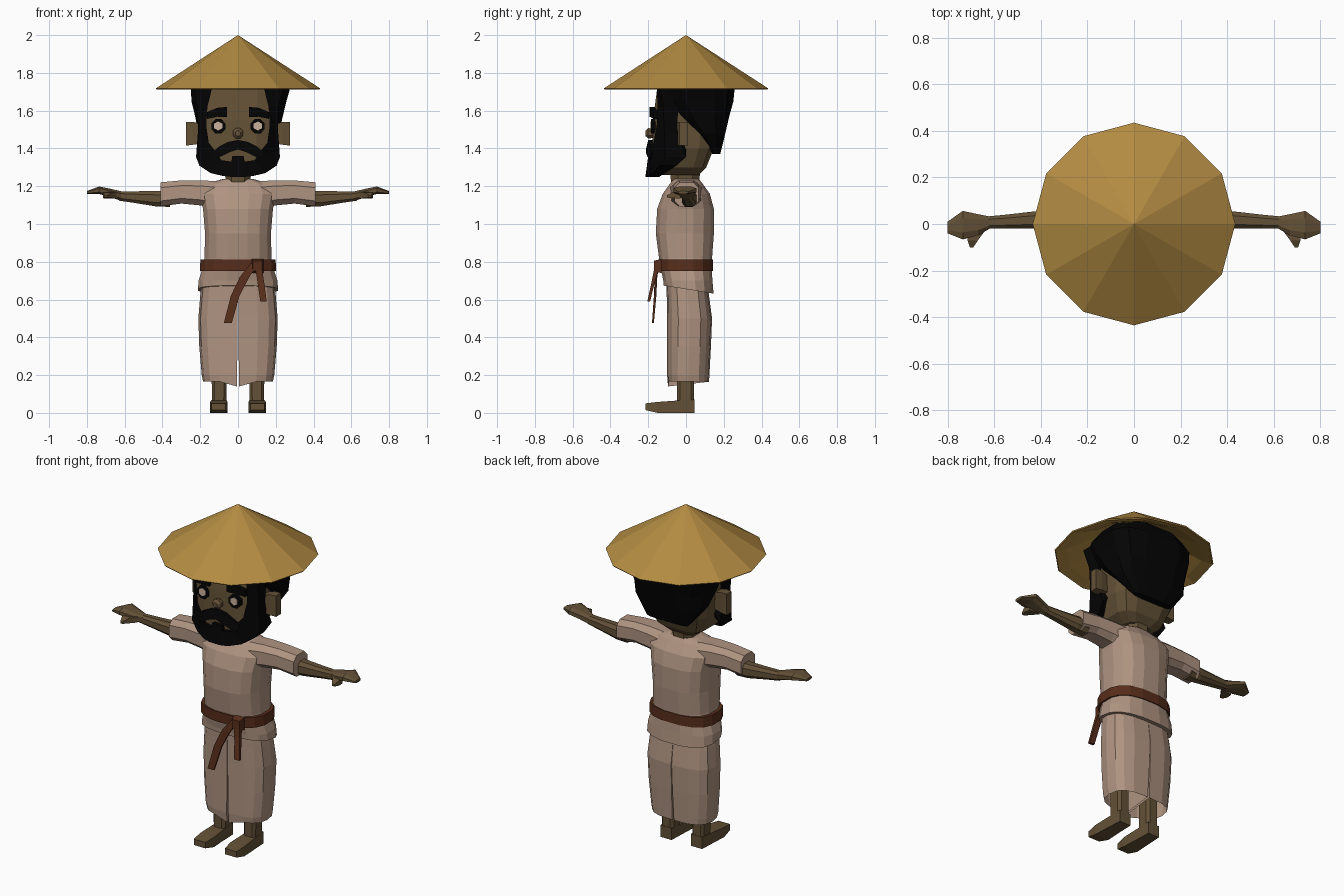
import bpy, bmesh, math


def material(name, rgb):
    m = bpy.data.materials.new(name)
    m.diffuse_color = (*rgb, 1)
    return m


STRAW = material("straw", (0.45, 0.26, 0.055))
SKIN = material("skin", (0.125, 0.082, 0.038))
CLOTH = material("cloth", (0.43, 0.295, 0.22))
LEATHER = material("belt_brown", (0.097, 0.027, 0.011))
BLACK = material("hair_black", (0.0012, 0.0012, 0.0012))
WHITE = material("eye_white", (0.60, 0.45, 0.35))


def ring(axis, pos, a0, a1, b0, b1, n=12, p=2.6):
    """Rounded-rectangle cross-section; n=4 gives a plain rectangle."""
    pts = []
    for i in range(n):
        t = math.tau * (i + 0.5) / n
        c, s = math.cos(t), math.sin(t)
        e = 0.0001 if n == 4 else 2 / p
        u = math.copysign(abs(c) ** e, c)
        v = math.copysign(abs(s) ** e, s)
        a = (a0 + a1) / 2 + u * (a1 - a0) / 2
        b = (b0 + b1) / 2 + v * (b1 - b0) / 2
        pts.append({'x': (pos, a, b), 'y': (a, pos, b), 'z': (a, b, pos)}[axis])
    return pts


def loft(name, rings, mat, side=1, caps=True):
    """Skin a list of matching cross-sections and cap both ends."""
    bm = bmesh.new()
    rows = [[bm.verts.new((x * side, y, z)) for x, y, z in r] for r in rings]
    n = len(rows[0])
    for r, q in zip(rows, rows[1:]):
        for i in range(n):
            j = (i + 1) % n
            bm.faces.new((r[i], r[j], q[j], q[i]))
    if caps:
        bm.faces.new(rows[0])
        bm.faces.new(rows[-1])
    bmesh.ops.remove_doubles(bm, verts=bm.verts, dist=0.0002)
    bmesh.ops.recalc_face_normals(bm, faces=bm.faces)
    me = bpy.data.meshes.new(name)
    bm.to_mesh(me)
    bm.free()
    me.materials.append(mat)
    ob = bpy.data.objects.new(name, me)
    bpy.context.collection.objects.link(ob)
    return ob


def tube(name, axis, rows, mat, side=1, n=12, p=2.6):
    return loft(name, [ring(axis, *r, n=n, p=p) for r in rows], mat, side)


def pair(name, axis, rows, mat, n=12, p=2.6):
    for side, tag in ((-1, "left_"), (1, "right_")):
        tube(tag + name, axis, rows, mat, side, n, p)


def body(name, rows, mat, n=12, p=2.6):
    """Upright symmetric form from (z, half width, front y, back y)."""
    return tube(name, 'z', [(z, -w, w, f, b) for z, w, f, b in rows], mat, 1, n, p)


# Conical hat: outer cone, rim and hollow underside
profile = ((0.0, 2.0), (0.435, 1.718), (0.43, 1.712), (0.37, 1.73), (0.30, 1.765), (0.0, 1.94))
loft("hat", [[(r * math.cos(math.tau * i / 12), r * math.sin(math.tau * i / 12), z) for i in range(12)]
             for r, z in profile], STRAW, caps=False)

# Head, neck, ears
body("head", [(1.26, 0.09, -0.15, 0.07), (1.30, 0.15, -0.175, 0.11), (1.40, 0.19, -0.182, 0.15),
              (1.55, 0.20, -0.178, 0.17), (1.72, 0.20, -0.155, 0.17), (1.78, 0.16, -0.12, 0.15)], SKIN, p=4)
body("neck", [(1.17, 0.075, -0.08, 0.075), (1.23, 0.07, -0.085, 0.075), (1.32, 0.075, -0.09, 0.085)], SKIN, n=8)
pair("ear", 'x', [(0.17, -0.045, 0.0, 1.43, 1.52), (0.235, -0.045, 0.01, 1.42, 1.54),
                  (0.275, -0.035, 0.01, 1.415, 1.54)], SKIN, n=4)

# Hair swept back from the forehead to the nape, a little fuller on one side
tube("hair", 'z', [(1.80, -0.20, 0.22, -0.10, 0.22), (1.72, -0.255, 0.282, -0.14, 0.262),
                   (1.65, -0.252, 0.262, -0.115, 0.255), (1.57, -0.232, 0.242, -0.05, 0.232),
                   (1.48, -0.215, 0.222, 0.045, 0.21), (1.37, -0.13, 0.14, 0.14, 0.182)], BLACK, p=3.2)


# Beard and moustache: strips of (inner x, z, y), (outer x, z, front y, back y)
def strip(name, half):
    secs = []
    for (ix, iz, iy), (ox, oz, of, ob) in half:
        secs.append([(ix, iy, iz), (ox, of, oz), (ox, ob, oz), (ix, ob, iz)])
    left = [[(-x, y, z) for x, y, z in s] for s in reversed(secs[1:])]
    loft(name, left + secs, BLACK)


strip("beard", [((0, 1.36, -0.20), (0, 1.25, -0.215, -0.14)),
                ((0.03, 1.36, -0.20), (0.04, 1.25, -0.213, -0.14)),
                ((0.035, 1.33, -0.20), (0.08, 1.254, -0.205, -0.135)),
                ((0.09, 1.338, -0.195), (0.145, 1.27, -0.175, -0.11)),
                ((0.115, 1.38, -0.19), (0.205, 1.31, -0.14, -0.05)),
                ((0.155, 1.43, -0.172), (0.222, 1.355, -0.11, 0.0)),
                ((0.168, 1.52, -0.155), (0.212, 1.49, -0.115, -0.05)),
                ((0.162, 1.62, -0.15), (0.215, 1.62, -0.12, -0.04)),
                ((0.135, 1.73, -0.155), (0.24, 1.73, -0.14, -0.04))])
strip("moustache", [((0, 1.445, -0.20), (0, 1.395, -0.212, -0.16)),
                    ((0.05, 1.435, -0.198), (0.05, 1.378, -0.212, -0.16)),
                    ((0.10, 1.41, -0.192), (0.09, 1.358, -0.205, -0.14)),
                    ((0.14, 1.375, -0.18), (0.12, 1.345, -0.195, -0.13))])

# Nose, eyes, brows
tube("nose", 'y', [(-0.215, -0.015, 0.015, 1.465, 1.495), (-0.20, -0.03, 0.03, 1.45, 1.51),
                   (-0.165, -0.026, 0.026, 1.454, 1.506)], SKIN, n=8, p=2)
pair("eye_outline", 'y', [(-0.184, 0.064, 0.144, 1.476, 1.558), (-0.15, 0.064, 0.144, 1.476, 1.558)], BLACK, n=8, p=2)
pair("eye", 'y', [(-0.188, 0.080, 0.130, 1.495, 1.543), (-0.182, 0.080, 0.130, 1.495, 1.543)], WHITE, n=6, p=2)
pair("brow", 'x', [(0.058, -0.192, -0.15, 1.566, 1.62), (0.11, -0.19, -0.15, 1.568, 1.615),
                   (0.165, -0.172, -0.13, 1.556, 1.592)], BLACK, n=4)

# Tunic with flared, slanting hem
tunic = body("tunic", [(0.655, 0.215, -0.12, 0.148), (0.70, 0.212, -0.122, 0.142), (0.76, 0.192, -0.135, 0.138),
                       (0.82, 0.18, -0.145, 0.14), (0.95, 0.177, -0.162, 0.15), (1.08, 0.188, -0.155, 0.15),
                       (1.16, 0.205, -0.125, 0.128), (1.215, 0.17, -0.085, 0.088), (1.237, 0.085, -0.07, 0.07)],
             CLOTH, n=16)
for v in tunic.data.vertices:
    if v.co.z < 0.66:
        v.co.z -= v.co.y * 0.16

# Sleeves, arms, hands, thumbs
pair("sleeve", 'x', [(0.10, -0.09, 0.09, 1.07, 1.23), (0.20, -0.08, 0.08, 1.095, 1.235),
                     (0.30, -0.072, 0.072, 1.105, 1.234), (0.41, -0.065, 0.07, 1.09, 1.224)], CLOTH, n=8, p=3)
pair("arm", 'x', [(0.36, -0.03, 0.06, 1.088, 1.18), (0.43, -0.022, 0.056, 1.09, 1.177),
                  (0.55, -0.022, 0.042, 1.11, 1.175), (0.63, -0.022, 0.034, 1.122, 1.175)], SKIN, n=8)
pair("hand", 'x', [(0.62, -0.022, 0.034, 1.122, 1.175), (0.67, -0.052, 0.045, 1.138, 1.187),
                   (0.735, -0.07, 0.06, 1.158, 1.20), (0.80, -0.042, 0.012, 1.158, 1.175)], SKIN, n=8)
pair("thumb", 'y', [(-0.03, 0.64, 0.71, 1.135, 1.17), (-0.07, 0.67, 0.715, 1.137, 1.167),
                    (-0.10, 0.69, 0.705, 1.14, 1.152)], SKIN, n=4)


# Loose trousers: two D-shaped legs meeting on a flat inner seam, open at the hem
def half_ring(z, w, front, back, gap, n=8):
    pts = []
    for i in range(n + 1):
        t = math.pi * (i / n - 0.5)
        c, s = max(math.cos(t), 0), math.sin(t)
        x = gap + (w - gap) * c ** 0.72
        y = (front + back) / 2 + math.copysign(abs(s) ** 0.72, s) * (back - front) / 2
        pts.append((x, y, z - (0.025 if z < 0.18 and i == 0 else 0)))
    return pts


for side, tag in ((-1, "left_"), (1, "right_")):
    loft(tag + "trouser_leg", [half_ring(*r) for r in (
        (0.165, 0.185, -0.095, 0.122, 0.006), (0.20, 0.192, -0.10, 0.124, 0.005),
        (0.35, 0.205, -0.10, 0.132, 0.003), (0.50, 0.21, -0.10, 0.138, 0.002),
        (0.62, 0.20, -0.102, 0.122, 0.001), (0.71, 0.19, -0.105, 0.11, 0.001))], CLOTH, side, caps=False)

# Shins and feet
pair("shin", 'z', [(0.02, 0.061, 0.139, -0.048, 0.044), (0.28, 0.058, 0.142, -0.05, 0.046)], SKIN, n=8, p=4)
pair("foot", 'y', [(0.045, 0.063, 0.137, 0.0, 0.07), (-0.05, 0.06, 0.142, 0.0, 0.065),
                   (-0.15, 0.055, 0.147, 0.0, 0.058), (-0.215, 0.065, 0.14, 0.015, 0.05)], SKIN, n=4)

# Belt, knot and hanging tails
body("belt", [(0.752, 0.205, -0.148, 0.144), (0.812, 0.202, -0.15, 0.144)], LEATHER, n=16)
tube("knot", 'y', [(-0.17, 0.08, 0.128, 0.75, 0.805), (-0.13, 0.07, 0.135, 0.74, 0.815)], LEATHER, n=4)
tube("long_tail", 'z', [(0.79, 0.065, 0.11, -0.16, -0.14), (0.72, 0.01, 0.06, -0.166, -0.152),
                        (0.62, -0.038, 0.008, -0.17, -0.157), (0.475, -0.075, -0.033, -0.18, -0.17)], LEATHER, n=4)
tube("short_tail", 'z', [(0.78, 0.09, 0.125, -0.165, -0.14), (0.68, 0.105, 0.14, -0.185, -0.168),
                         (0.59, 0.118, 0.152, -0.205, -0.19)], LEATHER, n=4)
